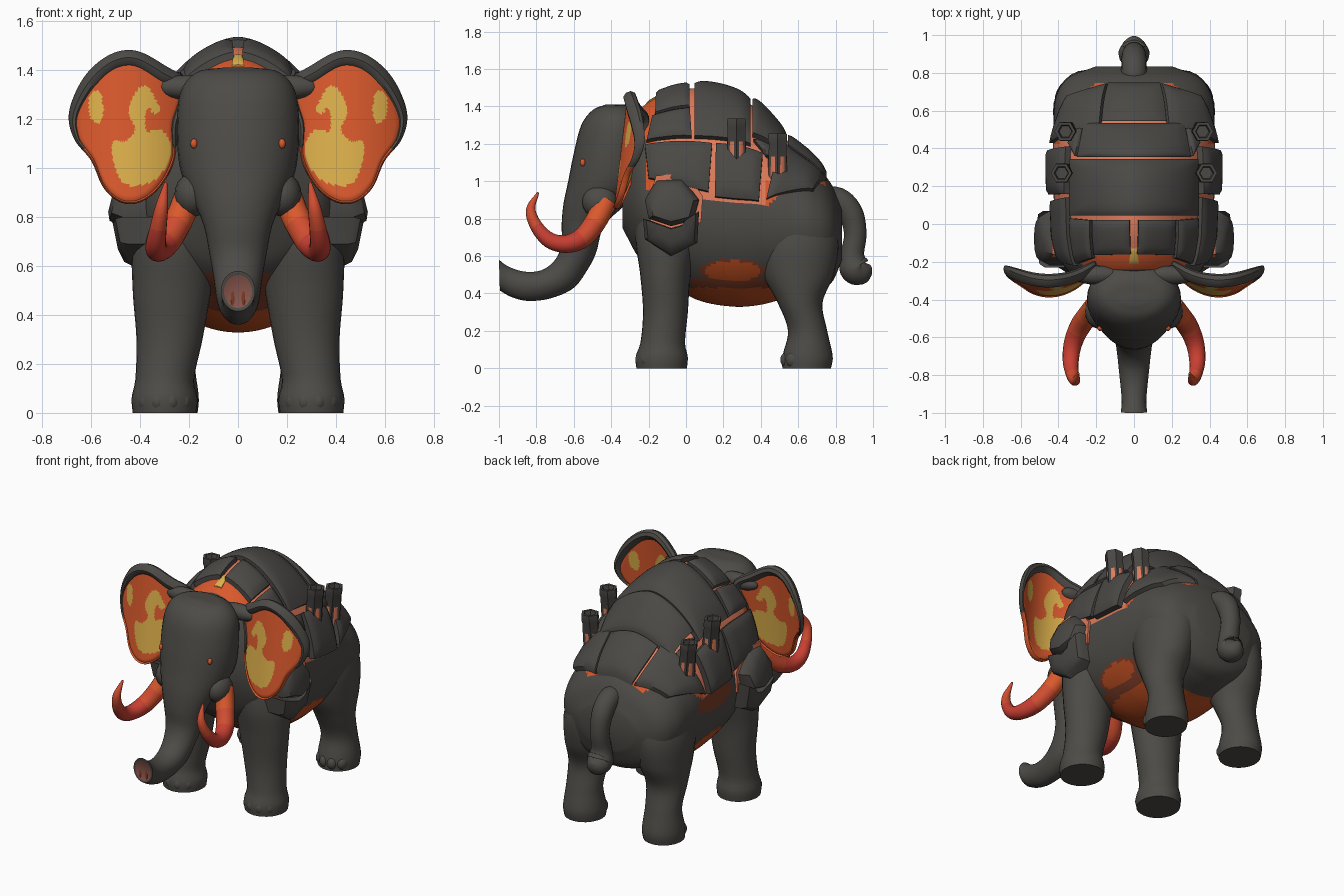
import bpy, bmesh, math
from mathutils import Vector

if "Cube" in bpy.data.objects:
    bpy.data.objects.remove(bpy.data.objects["Cube"])


def material(name, *rgb):
    m = bpy.data.materials.new(name)
    m.use_nodes = True
    m.diffuse_color = (*rgb, 1)
    m.node_tree.nodes["Principled BSDF"].inputs["Base Color"].default_value = (*rgb, 1)
    return m


HIDE = material("charcoal hide", .075, .07, .062)
STONE = material("basalt plate", .07, .066, .06)
ORANGE = material("glowing orange", .7, .1, .026)
YELLOW = material("flame yellow", .72, .43, .07)
SALMON = material("hot crack salmon", .75, .2, .105)
VERMILION = material("tusk vermilion", .63, .075, .03)
RED = material("tusk red", .58, .05, .032)
BELLY = material("belly orange", .5, .075, .015)
EMBER = material("ember brown", .2, .045, .02)
SNOUT = material("snout pink brown", .24, .09, .07)


def grid_mesh(name, rows, mats, wrap=True, rule=None, mirror=False):
    """Skin rows of points; rule(centre, row) picks the material, caps are rows -1 and -2."""
    bm = bmesh.new()
    vs = [[bm.verts.new(p) for p in row] for row in rows]
    n = len(rows[0])
    made = []
    for i in range(len(rows) - 1):
        for j in range(n if wrap else n - 1):
            k = (j + 1) % n
            made.append((bm.faces.new((vs[i][j], vs[i][k], vs[i + 1][k], vs[i + 1][j])), i))
    if wrap:
        made += [(bm.faces.new(vs[0]), -1), (bm.faces.new(vs[-1]), -2)]
    for f, i in made:
        f.material_index = rule(f.calc_center_median(), i) if rule else 0
    bmesh.ops.recalc_face_normals(bm, faces=bm.faces)
    me = bpy.data.meshes.new(name)
    bm.to_mesh(me)
    bm.free()
    for m in mats:
        me.materials.append(m)
    ob = bpy.data.objects.new(name, me)
    bpy.context.collection.objects.link(ob)
    bpy.ops.object.select_all(action='DESELECT')
    ob.select_set(True)
    bpy.context.view_layer.objects.active = ob
    bpy.ops.object.shade_smooth_by_angle(angle=math.radians(40))
    if mirror:
        ob.modifiers.new("Mirror", 'MIRROR').use_axis = (True, False, False)


def interp(tab, t):
    """Smooth interpolation of a table keyed by its first column."""
    i = 0
    while i < len(tab) - 2 and t > tab[i + 1][0]:
        i += 1
    a, b = tab[i], tab[i + 1]
    p, q = tab[max(i - 1, 0)], tab[min(i + 2, len(tab) - 1)]
    h = b[0] - a[0]
    s = (t - a[0]) / h
    out = []
    for c in range(1, len(a)):
        ma = (b[c] - p[c]) / (b[0] - p[0]) * h
        mb = (q[c] - a[c]) / (q[0] - a[0]) * h
        d = a[c] - b[c]
        out.append(a[c] + s * ma + s * s * (-3 * d - 2 * ma - mb) + s ** 3 * (2 * d + ma + mb))
    return out


def samples(tab, n):
    lo, hi = tab[0][0], tab[-1][0]
    return [lo + (hi - lo) * i / n for i in range(n + 1)]


def angles(n):
    return [math.tau * i / n for i in range(n)]


def tube(name, pts, mats, n=16, **kw):
    """Round tube through (x, y, z, radius) points."""
    tab = [(i, *p) for i, p in enumerate(pts)]
    rows, ts = [], samples(tab, 5 * (len(pts) - 1))
    for t in ts:
        x, y, z, r = interp(tab, t)
        a, b = interp(tab, max(t - .1, 0)), interp(tab, min(t + .1, ts[-1]))
        d = (Vector(b[:3]) - Vector(a[:3])).normalized()
        u = (Vector((1, 0, 0)) - d * d.x).normalized()
        w = d.cross(u)
        rows.append([Vector((x, y, z)) + r * (u * math.cos(q) + w * math.sin(q)) for q in angles(n)])
    grid_mesh(name, rows, mats, **kw)


def blob(name, c, r, mat):
    rows = [[(c[0] + r[0] * math.sin(f) * math.cos(q), c[1] + r[1] * math.sin(f) * math.sin(q),
              c[2] + r[2] * math.cos(f)) for q in angles(16)]
            for f in [math.pi * (i + .15) / 10.3 for i in range(11)]]
    grid_mesh(name, rows, [mat], mirror=True)


def closed_spline(pts, k):
    out, n = [], len(pts)
    for i in range(n):
        a, b, c, d = (Vector(pts[(i + o) % n]) for o in (-1, 0, 1, 2))
        for s in (j / k for j in range(k)):
            out.append(b + (c - a) * s / 2 + (a * 2 - b * 5 + c * 4 - d) * s * s / 2
                       + (b * 3 - a - c * 3 + d) * s ** 3 / 2)
    return out


# Body: y, centre height, half width, rise, drop
BODY = [(-.34, .95, .2, .25, .2), (-.25, .9, .35, .48, .31), (-.1, .85, .41, .62, .38),
        (.05, .82, .42, .675, .45), (.25, .8, .43, .66, .47), (.4, .8, .43, .57, .46),
        (.55, .78, .425, .43, .4), (.68, .76, .41, .34, .35), (.78, .74, .34, .24, .28),
        (.835, .73, .2, .12, .15)]
NARROW = 1.2  # pulls the upper back in towards the spine


def skin(y, f, off=0):
    zc, rx, up, dn = interp(BODY, y)
    c, s = math.cos(f), math.sin(f)
    x = rx * math.copysign(abs(s) ** NARROW, s) if c > 0 else rx * s
    return Vector((x + off * s, y, zc + c * ((up if c > 0 else dn) + off)))


def oval(p, y, z, ry, rz):
    return ((p.y - y) / ry) ** 2 + ((p.z - z) / rz) ** 2


def body_rule(p, i):
    zc, rx, up, dn = interp(BODY, p.y)
    if p.z > zc and -.24 < p.y < .75:
        f = math.degrees(math.atan2((abs(p.x) / rx) ** (1 / NARROW), (p.z - zc) / up))
        edge = 82 - max(0, p.y - .44) * 150
        if f < (edge if p.y > -.21 else 50):
            return 4 if p.y < -.165 or (p.y > .42 and f > edge - 14) else 1
    patch = oval(p, .25, .52, .15, .055)
    if patch < 1 or (p.z < .43 and -.02 < p.y < .55):
        return 2
    chest = p.y < .03 and abs(p.x) < .14 and p.z < .57
    flank = p.x < 0 and oval(p, .3, .83, .18, .07) < 1
    return 3 if patch < 1.4 or (p.z < .48 and .03 < p.y < .45) or chest or flank else 0


grid_mesh("body", [[skin(y, f) for f in angles(144)] for y in samples(BODY, 120)],
          [HIDE, SALMON, BELLY, EMBER, ORANGE], rule=body_rule)


# Armour plates: corners are (y, degrees from the spine)
def plate(name, a, b, c, d, h=.045, mirror=True, mat=STONE, n=10):
    rows = []
    for i in range(n + 3):
        row = []
        for j in range(n + 3):
            u, v = (min(max((k - 1) / n, 0), 1) for k in (i, j))
            y, f = ((a[k] * (1 - u) + b[k] * u) * (1 - v) + (d[k] * (1 - u) + c[k] * u) * v for k in (0, 1))
            off = h * (1 - .35 * max(abs(2 * u - 1), abs(2 * v - 1)) ** 6)
            row.append(skin(y, math.radians(f), -.03 if {i, j} & {0, n + 2} else off))
        rows.append(row)
    grid_mesh(name, rows, [mat], wrap=False, mirror=mirror)


plate("front_spine_plate", (-.16, 4), (.02, 5), (.02, 33.5), (-.165, 34))
plate("front_flank_plate", (-.18, 36), (.02, 35.5), (.03, 53), (-.21, 53))
plate("main_back_plate", (.045, -53), (.345, -51), (.345, 51), (.045, 53), .045, False, n=24)
plate("rear_back_plate", (.355, -44), (.535, -39), (.535, 39), (.355, 44), .055, False, n=20)
plate("rump_centre_plate", (.545, -26), (.75, -23.5), (.75, 23.5), (.545, 26), .05, False)
plate("rump_side_plate", (.53, 28), (.745, 25.5), (.68, 57), (.43, 79))
plate("rib_front_plate", (-.22, 56), (.14, 56), (.12, 79), (-.2, 76))
plate("rib_middle_plate", (.16, 56), (.41, 54), (.39, 81), (.155, 81), .055)
plate("rib_rear_plate", (.36, 47), (.52, 41), (.5, 50), (.43, 53), .04)
plate("spine_glow", (-.21, -6), (-.13, -4), (-.13, 4), (-.21, 6), .008, False, YELLOW)


# Shoulder rocks: outlines in y and z, stacked outwards in x
def rock(name, pts, steps, mat, lean=0):
    c = sum((Vector(p) for p in pts), Vector((0, 0))) / len(pts)
    rows = []
    for x, s in steps:
        q = [c + (Vector(p) - c) * s for p in pts]
        rows.append([(x + lean * (p.y - c.y), p.x, p.y) for p in q])
    grid_mesh(name, rows, [mat], mirror=True)


rock("shoulder_upper_rock", [(-.22, .9), (-.16, 1.01), (-.02, 1.02), (.07, .9), (.04, .79), (-.08, .76), (-.2, .8)],
     [(.3, 1), (.45, 1), (.5, .8), (.515, .5)], STONE, -.25)
rock("shoulder_lower_rock", [(-.23, .8), (-.19, .79), (-.08, .75), (.03, .78), (.07, .84), (.06, .67), (-.08, .6),
                             (-.22, .69)], [(.3, 1), (.46, 1), (.49, .88), (.505, .5)], STONE, .2)
rock("shoulder_glow", [(-.2, .9), (-.16, 1.03), (0, 1.045), (.09, .92), (.08, .78), (-.08, .72), (-.19, .76)],
     [(.3, 1), (.435, 1)], SALMON)

# Fluted vents with glowing cores near the base
for name, x, y, top in (("front_vent", .385, .27, 1.335), ("rear_vent", .365, .49, 1.255)):
    rows = []
    for z, s in ((top - .3, 1.05), (top - .05, .97), (top - .04, 1.05), (top, 1), (top, .7), (top - .03, .6)):
        rows.append([(x + (z - top) * .08 + s * (.056 - .008 * (i % 2)) * math.cos(q),
                      y + s * (.056 - .008 * (i % 2)) * math.sin(q), z) for i, q in enumerate(angles(12))])
    grid_mesh(name, rows, [STONE], mirror=True)
    tube(name + "_core", [(x - .024, y, top - .3, .054), (x - .01, y, top - .12, .05)], [SALMON], mirror=True)

# Head and trunk: front y, z, back y, z, half width
HEAD = [(-.43, 1.41, -.38, 1.41, .06), (-.5, 1.38, -.28, 1.4, .17), (-.56, 1.3, -.2, 1.32, .235),
        (-.6, 1.15, -.2, 1.15, .25), (-.63, 1, -.22, .98, .235), (-.655, .88, -.34, .86, .185),
        (-.665, .77, -.44, .76, .14), (-.665, .66, -.48, .62, .115), (-.7, .58, -.525, .53, .1),
        (-.76, .53, -.6, .43, .09), (-.83, .515, -.72, .375, .08), (-.9, .525, -.84, .36, .07),
        (-.96, .55, -.93, .38, .065), (-1, .58, -.995, .415, .07)]
HEAD = [(i, *p) for i, p in enumerate(HEAD)]
rows = []
for t in samples(HEAD, 65):
    fy, fz, by, bz, w = interp(HEAD, t)
    rows.append([(w * math.sin(q), (fy + by + (fy - by) * math.cos(q)) / 2,
                  (fz + bz + (fz - bz) * math.cos(q)) / 2) for q in angles(32)])
for s, y in ((.82, -.997), (.95, -.95)):
    rows.append([Vector(p) * s + Vector((0, y, .49)) * (1 - s) for p in rows[-1]])
grid_mesh("head_and_trunk", rows, [HIDE, SNOUT], rule=lambda p, i: int(i > 65 or i == -2))
blob("nostril", (.022, -.99, .475), (.011, .006, .045), EMBER)
blob("eye", (.18, -.552, 1.1), (.014, .014, .02), ORANGE)
blob("tusk_socket", (.185, -.46, .89), (.075, .095, .09), HIDE)
blob("ear_root", (.2, -.27, 1.33), (.14, .05, .05), HIDE)

# Tusks
tube("tusk", [(.2, -.43, .89, .06), (.24, -.48, .79, .058), (.29, -.55, .7, .055), (.325, -.64, .665, .048),
              (.335, -.73, .685, .042), (.325, -.8, .76, .034), (.31, -.83, .85, .025), (.295, -.79, .94, .006)],
     [ORANGE, VERMILION, RED], rule=lambda p, i: (i > 5) + (i > 10) - (i > 24), mirror=True)

# Ears: dark upper rim around a glowing panel, curved back towards the tip
EAR = closed_spline([(.2, 1.34), (.3, 1.42), (.42, 1.48), (.53, 1.46), (.63, 1.37), (.69, 1.23), (.67, 1.12),
                     (.6, 1.03), (.55, .92), (.48, .86), (.4, .86), (.32, .92), (.26, 1.03), (.24, 1.18)], 8)
MID = Vector((.45, 1.15))
FLAME = [(.28, 1.03), (.28, 1.11), (.32, 1.16), (.37, 1.15), (.38, 1.22), (.34, 1.28), (.38, 1.34), (.43, 1.29),
         (.445, 1.22), (.42, 1.155), (.46, 1.11), (.51, 1.11), (.51, 1.03), (.47, .94), (.39, .93), (.32, .97)]
SPOT = [(.55, 1.24), (.57, 1.32), (.61, 1.28), (.605, 1.21), (.565, 1.18)]
DOT = [(.32, 1.24), (.34, 1.28), (.36, 1.25), (.34, 1.22)]
MARKS = [closed_spline(m, 4) for m in (FLAME, SPOT, DOT)]


def inside(x, z, poly):
    hit = False
    for a, b in zip(poly, poly[1:] + poly[:1]):
        if (a.y > z) != (b.y > z) and x < a.x + (b.x - a.x) * (z - a.y) / (b.y - a.y):
            hit = not hit
    return hit


def ear_ring(s, off, k=1):
    """Ring of the ear: s moves from the outline to the panel edge, k shrinks to the middle."""
    ring = []
    for p in EAR:
        up = min(max((p.y - 1.05) / .35, 0), 1)
        q = MID + (p + (MID - p).normalized() * (.012 + .05 * up) * s - MID) * k
        y = -.33 + .12 * (q.y - 1.2) + 1.6 * (q.x - .45) ** 2
        ring.append((q.x, y + off * (.5 + .5 * up if k == 1 else 1), q.y))
    return ring


PANEL = 24
front = [ear_ring(1, -.014, (i + .5) / (PANEL + .5)) for i in range(PANEL + 1)]
back = [ear_ring(1, .014, (i + .5) / (PANEL + .5)) for i in range(PANEL, -1, -1)]
edge = [ear_ring(s, o) for s, o in ((.85, -.026), (.5, -.036), (.15, -.024), (0, 0),
                                    (.15, .024), (.5, .036), (.85, .026))]


def ear_rule(p, i):
    if PANEL <= i < PANEL + len(edge) + 1:
        return int(p.z < 1.08)
    return 2 if any(inside(p.x, p.z, m) for m in MARKS) else 1


grid_mesh("ear", front + edge + back, [HIDE, ORANGE, YELLOW], rule=ear_rule, mirror=True)

# Legs: height, centre x, y, half width, half depth
LEGS = {"front_leg": [(0, .3, -.13, .13, .135), (.06, .3, -.13, .135, .14), (.13, .3, -.125, .12, .12),
                      (.3, .28, -.11, .135, .12), (.5, .27, -.11, .16, .135), (.7, .255, -.1, .175, .17),
                      (.95, .22, -.08, .15, .17)],
        "hind_leg": [(0, .29, .645, .125, .13), (.06, .29, .65, .13, .135), (.2, .29, .65, .115, .105),
                     (.35, .285, .61, .13, .12), (.5, .27, .6, .155, .19), (.68, .25, .59, .175, .225),
                     (.9, .2, .57, .17, .2)]}
for name, tab in LEGS.items():
    rows = []
    for z in samples(tab, 36):
        x, y, rx, ry = interp(tab, z)
        rows.append([(x + rx * math.cos(q), y + ry * math.sin(q), z) for q in angles(28)])
    grid_mesh(name, rows, [HIDE], mirror=True)
    for i in range(4):
        q = math.radians(-138 + 32 * i)
        blob(f"{name}_toe_{i + 1}", (tab[0][1] + .1 * math.cos(q), tab[0][2] + .1 * math.sin(q), .045),
             (.036, .045, .045), HIDE)

# Tail with a heavy upturned tip
tube("tail", [(0, .7, .9, .07), (0, .81, .9, .068), (0, .88, .83, .066), (0, .905, .72, .06), (0, .89, .61, .063),
              (0, .9, .54, .082), (0, .93, .52, .075), (0, .965, .53, .05), (0, .99, .545, .01)], [HIDE])
